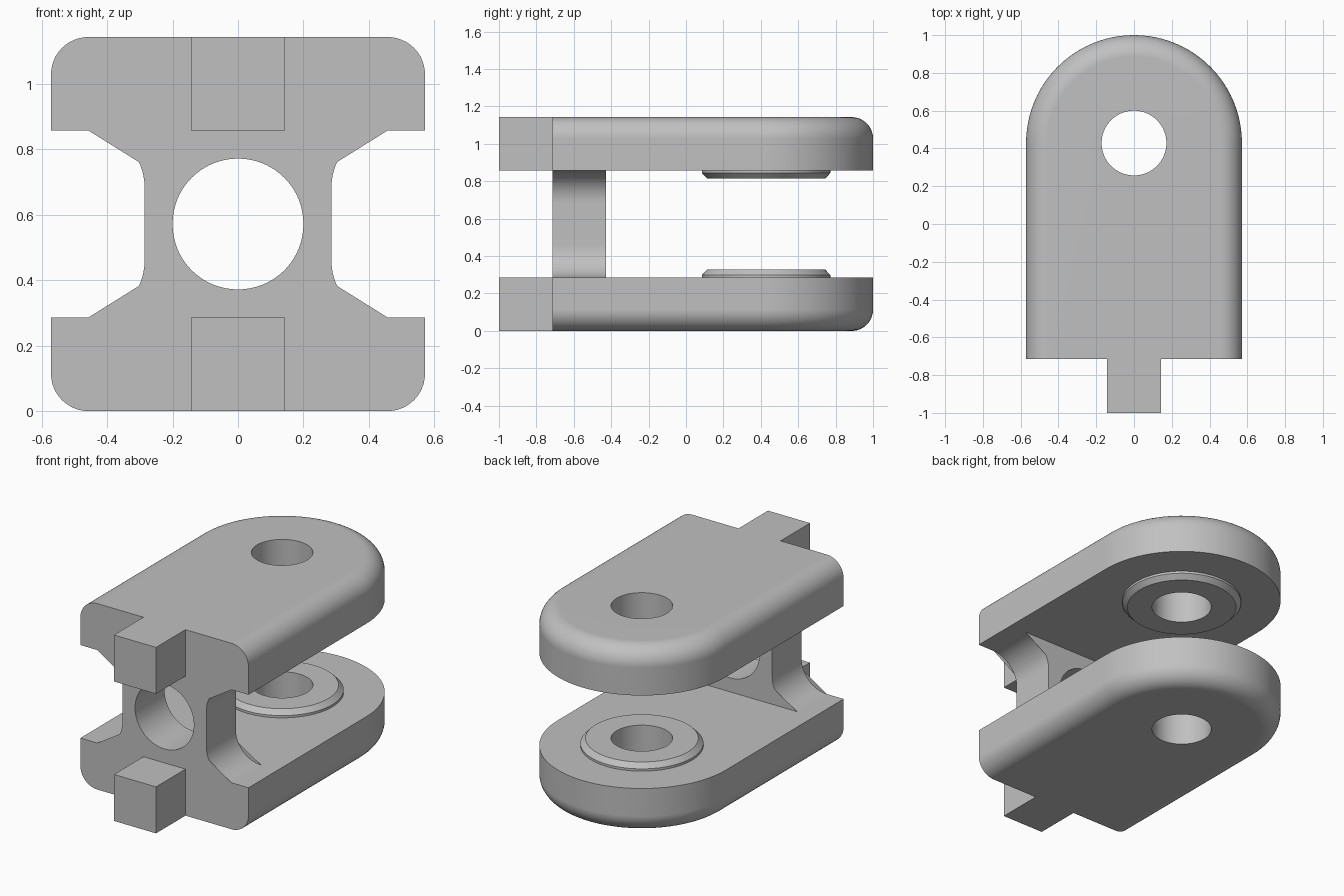
import bpy, bmesh, math
from mathutils import Vector

if "Cube" in bpy.data.objects:
    bpy.data.objects.remove(bpy.data.objects["Cube"])

R = 4 / 7          # half width and nose radius of an arm
T = 2 / 7          # arm thickness
H = 8 / 7          # overall height
CY = 3 / 7         # centre of nose and pin hole
FRONT = -5 / 7     # front face of arms and web
FIL = 0.8 / 7      # outer edge fillet
N = 48             # segments per half turn

grey = bpy.data.materials.new("plain grey")
grey.diffuse_color = (0.53, 0.53, 0.53, 1)
grey.use_nodes = True
grey.node_tree.nodes["Principled BSDF"].inputs["Base Color"].default_value = grey.diffuse_color


def finish(name, bm):
    bmesh.ops.recalc_face_normals(bm, faces=bm.faces)
    me = bpy.data.meshes.new(name)
    bm.to_mesh(me)
    bm.free()
    me.materials.append(grey)
    ob = bpy.data.objects.new(name, me)
    bpy.context.collection.objects.link(ob)
    bpy.ops.object.select_all(action='DESELECT')
    bpy.context.view_layer.objects.active = ob
    ob.select_set(True)
    bpy.ops.object.shade_smooth_by_angle(angle=math.radians(30))
    mod = ob.modifiers.new("flat caps", 'WEIGHTED_NORMAL')
    mod.keep_sharp = True
    return ob


def ring_solid(name, rings):
    """Skin a closed chain of equal-length rings into a solid with a through hole."""
    bm = bmesh.new()
    vs = [[bm.verts.new(p) for p in r] for r in rings]
    for a, b in zip(vs, vs[1:] + vs[:1]):
        for i in range(len(a)):
            j = (i + 1) % len(a)
            bm.faces.new((a[i], a[j], b[j], b[i]))
    return finish(name, bm)


def circle(r, z):
    return [(r * math.cos(math.pi * i / N), CY + r * math.sin(math.pi * i / N), z)
            for i in range(2 * N)]


def u_shape(w, z):
    """Half-round nose at the back, square end at the front."""
    nose = [(w * math.cos(math.pi * i / N), CY + w * math.sin(math.pi * i / N), z)
            for i in range(N + 1)]
    front = [(-w + 2 * w * i / (N - 2), FRONT, z) for i in range(N - 1)]
    return nose + front


def arm(name, flip):
    z = (lambda v: H - v) if flip else (lambda v: v)
    # pin hole and chamfered boss on the inner face
    rings = [circle(1.2 / 7, z(0)), circle(1.2 / 7, z(T + 0.043)),
             circle(2.2 / 7, z(T + 0.043)), circle(2.4 / 7, z(T + 0.014)),
             circle(2.4 / 7, z(T)), u_shape(R, z(T))]
    # outer wall and rounded edge
    for k in range(13):
        a = math.pi / 2 * k / 12
        rings.append(u_shape(R - FIL * (1 - math.cos(a)), z(FIL * (1 - math.sin(a)))))
    ring_solid(name, rings)


def web():
    c, f, hz = 3.2 / 7, 1.2 / 7, T   # fillet centre x, radius, half height
    corners = []
    for sx, sz, order in ((1, -1, 1), (1, 1, -1), (-1, 1, 1), (-1, -1, -1)):
        arc = []
        for k in range(17):
            a = math.pi / 2 * k / 16
            arc.append(Vector((sx * (c - f * math.sin(a)), sz * (hz - f + f * math.cos(a)))))
        corners.append(arc[::order])
    # join fillets with subdivided straight edges
    outline = []
    for i, arc in enumerate(corners):
        nxt = corners[(i + 1) % 4][0]
        steps = 8 if i % 2 == 0 else 32
        outline += arc + [arc[-1].lerp(nxt, s / steps) for s in range(1, steps)]
    hole = [p.normalized() * 0.2 for p in outline]
    back = FRONT + T
    ring_solid("web", [[(p.x, y, H / 2 + p.y) for p in pts] for pts, y in
                       ((hole, FRONT), (outline, FRONT), (outline, back), (hole, back))])


def tab(name, z):
    bm = bmesh.new()
    bmesh.ops.create_cube(bm, size=T)
    bmesh.ops.translate(bm, vec=(0, FRONT - T / 2, z), verts=bm.verts)
    finish(name, bm)


# forked body
arm("lower_arm", False)
arm("upper_arm", True)
web()

# front locating tabs
tab("lower_tab", T / 2)
tab("upper_tab", H - T / 2)
